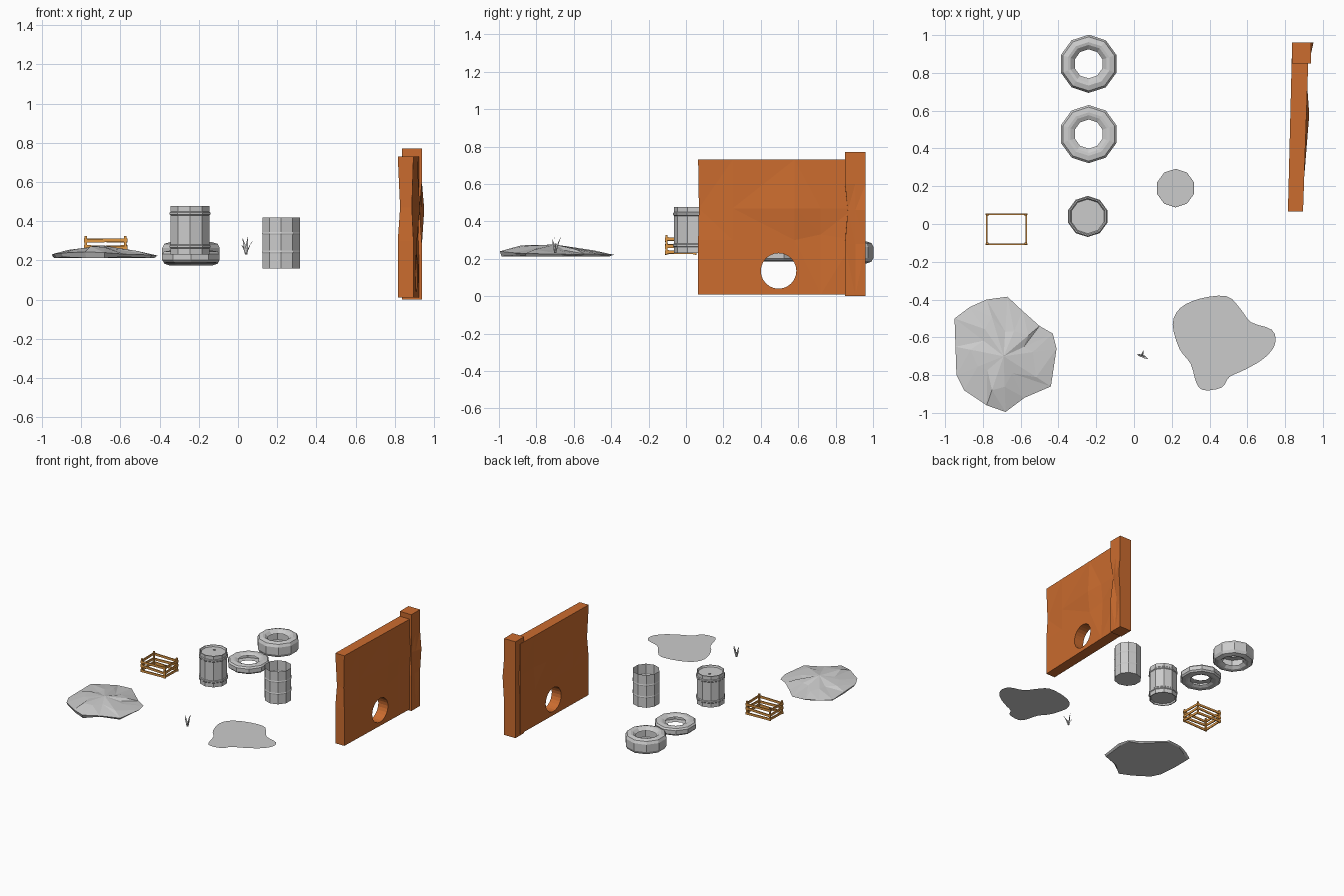
import bpy, bmesh, math
from mathutils import Vector, Matrix

if "Cube" in bpy.data.objects:
    bpy.data.objects.remove(bpy.data.objects["Cube"])


def material(name, rgb):
    m = bpy.data.materials.new(name)
    m.diffuse_color = (*rgb, 1)
    m.use_nodes = True
    m.node_tree.nodes["Principled BSDF"].inputs["Base Color"].default_value = m.diffuse_color
    return m


def finish(bm, name, mat=None, normals=True):
    if normals:
        bmesh.ops.recalc_face_normals(bm, faces=bm.faces[:])
    me = bpy.data.meshes.new(name)
    bm.to_mesh(me)
    bm.free()
    ob = bpy.data.objects.new(name, me)
    bpy.context.collection.objects.link(ob)
    if mat:
        me.materials.append(mat)
    return ob


def lathe(name, profile, x, y, sides=10, closed=False):
    """Revolve (radius, z) points; radius 0 becomes a cap."""
    bm = bmesh.new()
    rings = []
    for r, z in profile:
        if r == 0:
            rings.append([bm.verts.new((x, y, z))] * sides)
        else:
            rings.append([bm.verts.new((x + r * math.cos(a), y + r * math.sin(a), z))
                          for a in (math.pi / 2 + math.tau * i / sides for i in range(sides))])
    pairs = list(zip(rings, rings[1:]))
    if closed:
        pairs.append((rings[-1], rings[0]))
    for a, b in pairs:
        for i in range(sides):
            j = (i + 1) % sides
            vs = list(dict.fromkeys((a[i], a[j], b[j], b[i])))
            bm.faces.new(vs)
    return finish(bm, name)


def add_box(bm, center, size, rot=Matrix()):
    m = Matrix.Translation(center) @ rot @ Matrix.Diagonal((*size, 1))
    bmesh.ops.create_cube(bm, size=1, matrix=m)


def chipped_block(name, ys, zs, x_range, chips, mat):
    """Slab with gridded faces; chips maps (side, y index, z index) to an offset."""
    bm = bmesh.new()
    v = {}
    for j, y in enumerate(ys):
        for k, z in enumerate(zs):
            for s in (0, 1):
                co = Vector((x_range(y)[s], y, z)) + Vector(chips.get((s, j, k), (0, 0, 0)))
                v[s, j, k] = bm.verts.new(co)
    nj, nk = len(ys) - 1, len(zs) - 1
    for j in range(nj):
        for k in range(nk):
            for s in (0, 1):
                bm.faces.new((v[s, j, k], v[s, j + 1, k], v[s, j + 1, k + 1], v[s, j, k + 1]))
        for k in (0, nk):
            bm.faces.new((v[0, j, k], v[0, j + 1, k], v[1, j + 1, k], v[1, j, k]))
    for k in range(nk):
        for j in (0, nj):
            bm.faces.new((v[0, j, k], v[0, j, k + 1], v[1, j, k + 1], v[1, j, k]))
    bmesh.ops.triangulate(bm, faces=bm.faces[:])
    return finish(bm, name, mat)


rust = material("rust", (0.60, 0.15, 0.028))
wood = material("wood", (0.75, 0.32, 0.06))

# Wall with a round drain hole
wall = chipped_block(
    "wall", (0.065, 0.25, 0.58, 0.72, 0.90), (0.01, 0.30, 0.47, 0.73),
    lambda y: (0.815 + 0.025 * (y - 0.07), 0.895 + 0.035 * (y - 0.07)),
    {(1, 2, 2): (0.015, 0, 0), (1, 3, 1): (-0.012, 0, 0.03), (0, 1, 2): (0.008, 0, 0),
     (1, 0, 2): (-0.008, 0.004, 0), (0, 0, 2): (0.012, 0.004, 0), (0, 3, 2): (0.012, 0, 0)}, rust)
bm = bmesh.new()
bmesh.ops.create_cone(bm, cap_ends=True, segments=24, radius1=0.095, radius2=0.095, depth=0.4,
                      matrix=Matrix.Translation((0.86, 0.495, 0.135)) @ Matrix.Rotation(math.pi / 2, 4, 'Y'))
cutter = finish(bm, "hole_cutter")
cutter.hide_render = True
mod = wall.modifiers.new("hole", 'BOOLEAN')
mod.object = cutter
mod.operation = 'DIFFERENCE'
mod.solver = 'EXACT'
bpy.context.view_layer.objects.active = wall
bpy.ops.object.modifier_apply(modifier=mod.name)
bpy.data.objects.remove(cutter)

# Chipped end pillar
chipped_block("pillar", (0.85, 0.905, 0.96), (0.0, 0.28, 0.46, 0.60, 0.77),
              lambda y: (0.836, 0.938),
              {(1, 2, 2): (0.012, 0, 0), (1, 0, 2): (-0.012, 0.015, 0), (0, 0, 2): (0.02, 0.012, 0),
               (0, 1, 2): (0.012, 0, 0), (1, 1, 1): (-0.01, 0, 0), (0, 0, 3): (0.008, 0.004, 0)}, rust)


# Tyres: hollow ring with lips around the opening
def tyre(name, y, z0, z1):
    h = z1 - z0
    prof = [(0.077, 0.80), (0.10, 0.97), (0.115, 1), (0.143, 0.93), (0.154, 0.75)]
    prof = prof + [(r, 1 - t) for r, t in reversed(prof)] + [(0.125, 0.2), (0.125, 0.8)]
    lathe(name, [(r, z0 + h * t) for r, t in prof], -0.24, y, closed=True)


tyre("thick_tyre", 0.848, 0.175, 0.293)
tyre("thin_tyre", 0.476, 0.185, 0.25)

# Closed barrel with two hoops, recessed lids and a bung
bands = []
for z in (0.272, 0.44):
    bands += [(0.104, z - 0.01), (0.109, z - 0.005), (0.109, z + 0.005), (0.104, z + 0.01)]
lathe("closed_barrel", [(0, 0.242), (0.092, 0.242), (0.097, 0.23), (0.104, 0.23)] + bands +
      [(0.104, 0.478), (0.097, 0.478), (0.091, 0.466), (0, 0.466)], -0.245, 0.04)
lathe("barrel_bung", [(0.009, 0.464), (0.009, 0.471), (0, 0.471)], -0.258, 0.07, 8)

# Open barrel: thin shell with faint hoops
lathe("open_barrel", [(0, 0.16), (0.1, 0.16), (0.1, 0.235), (0.102, 0.243), (0.1, 0.25),
                      (0.1, 0.33), (0.102, 0.338), (0.1, 0.345), (0.1, 0.42)], 0.22, 0.19)

# Slatted crate without a floor
bm = bmesh.new()
cx, cy, hx, hy = -0.675, -0.028, 0.105, 0.08
for i, z in enumerate((0.232, 0.266, 0.302)):
    for s in (-1, 1):
        tilt = math.radians((1.5, -2, 1)[i] * s)
        add_box(bm, (cx, cy + s * hy, z), (0.222, 0.007, 0.018), Matrix.Rotation(tilt, 4, 'Y'))
        add_box(bm, (cx + s * hx, cy, z + 0.003), (0.007, 0.162, 0.018), Matrix.Rotation(-tilt, 4, 'X'))
for sx in (-1, 1):
    for sy in (-1, 1):
        add_box(bm, (cx + sx * (hx - 0.004), cy + sy * (hy - 0.004), 0.274), (0.013, 0.011, 0.104))
finish(bm, "crate", wood)

# Low rock mound: base ring, rim ring and faceted top
outline = [(-.95, -.50), (-.87, -.44), (-.78, -.40), (-.67, -.385), (-.59, -.46), (-.50, -.54),
           (-.43, -.58), (-.41, -.66), (-.44, -.86), (-.58, -.92), (-.68, -.995), (-.78, -.96),
           (-.90, -.88), (-.94, -.80), (-.945, -.65)]
rim_z = [.228, .222, .224, .222, .225, .226, .222, .225, .228, .232, .24, .244, .238, .234, .232]
top_z = [.247, .25, .245, .243, .252, .25, .246, .245, .249, .26, .268, .272, .262, .258, .254]
mid = Vector((-0.69, -0.70))
bm = bmesh.new()
base, rim, top = [], [], []
for i, p in enumerate(outline):
    p = Vector(p)
    q = mid.lerp(p, 0.97 - 0.03 * (i % 2))
    t = mid.lerp(p, 0.55 + 0.14 * (i % 3 - 1))
    base.append(bm.verts.new((*q, 0.213 if i % 3 else 0.218)))
    rim.append(bm.verts.new((*p, rim_z[i])))
    top.append(bm.verts.new((*t, top_z[i])))
peak = bm.verts.new((*mid, 0.276))
n = len(outline)
for i in range(n):
    j = (i + 1) % n
    bm.faces.new((base[i], base[j], rim[j], rim[i]))
    bm.faces.new((rim[i], rim[j], top[j]))
    bm.faces.new((rim[i], top[j], top[i]))
    bm.faces.new((top[i], top[j], peak))
bm.faces.new(base[::-1])
finish(bm, "rock_mound")

# Flat puddle with a smooth closed outline
pts = [(.205, -.53), (.245, -.445), (.35, -.395), (.49, -.382), (.56, -.445), (.62, -.52), (.73, -.56),
       (.747, -.635), (.69, -.71), (.59, -.77), (.505, -.81), (.465, -.865), (.37, -.88), (.33, -.84),
       (.30, -.74), (.24, -.66)]
bm = bmesh.new()
P = [Vector(p) for p in pts]
ring = []
for i in range(len(P)):
    a, b, c, d = (P[(i + k) % len(P)] for k in (-1, 0, 1, 2))
    for t in (0, 1 / 3, 2 / 3):
        q = 0.5 * (2 * b + (c - a) * t + (2 * a - 5 * b + 4 * c - d) * t * t + (3 * b - a - 3 * c + d) * t ** 3)
        ring.append(bm.verts.new((*q, 0.232)))
face = bm.faces.new(ring)
face.normal_update()
if face.normal.z < 0:
    face.normal_flip()
finish(bm, "puddle", normals=False)

# Grass tuft: pointed bent blades
bm = bmesh.new()
for tx, ty, tz, ang in ((.022, -.702, .318, 0.2), (.05, -.667, .322, 0.5), (.077, -.716, .305, 1.3),
                        (.014, -.69, .285, 1.0), (.062, -.70, .275, 2.0)):
    foot, tip = Vector((0.042, -0.698, 0.23)), Vector((tx, ty, tz))
    w = Vector((math.cos(ang), math.sin(ang), 0)) * 0.007
    bend = foot.lerp(tip, 0.5) + Vector((0, 0, 0.008))
    a, b, c, d, e = (bm.verts.new(p) for p in (foot - w, foot + w, bend + w * .8, tip, bend - w * .8))
    bm.faces.new((a, b, c, e))
    bm.faces.new((e, c, d))
finish(bm, "grass_tuft")
